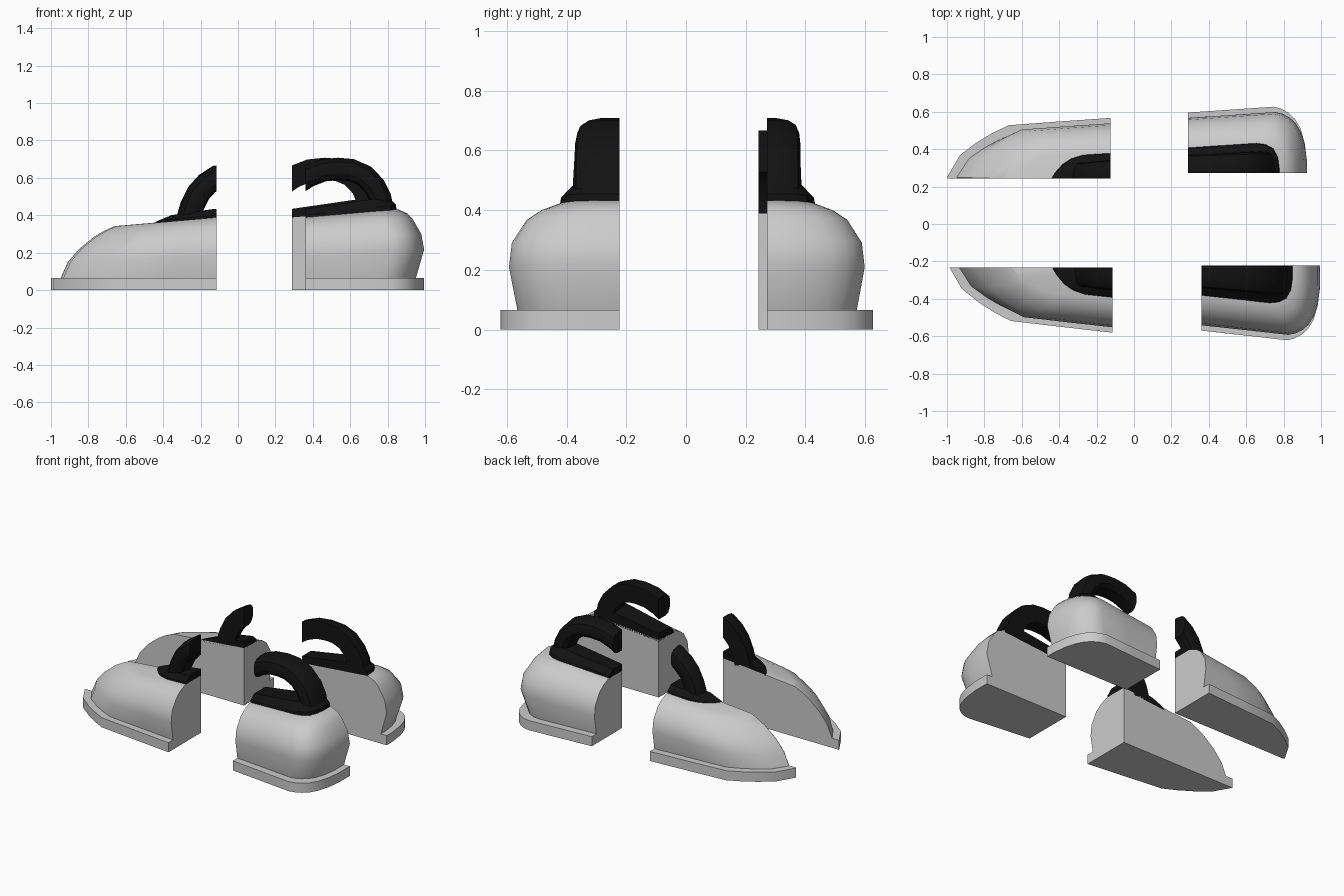
import bpy, bmesh, math
from mathutils import Vector

if "Cube" in bpy.data.objects:
    bpy.data.objects.remove(bpy.data.objects["Cube"])

black = bpy.data.materials.new("black")
black.diffuse_color = (0.006, 0.006, 0.006, 1)
black.use_nodes = True
black.node_tree.nodes["Principled BSDF"].inputs["Base Color"].default_value = black.diffuse_color

# Half outlines seen from above: (x, half width), tip to rear
SOLE = [(-1, 0), (-.93, .12), (-.84, .19), (-.76, .24), (-.67, .285), (-.4, .311),
        (-.125, .336), (.1, .356), (.33, .377), (.37, .368), (.41, .347), (.445, .315),
        (.475, .265), (.497, .19), (.51, .09)]
PAD = [(-.455, 0), (-.43, .04), (-.39, .085), (-.345, .115), (-.28, .137), (-.125, .15),
       (.24, .182), (.29, .176), (.33, .155), (.355, .11), (.363, .05)]


def ring(outline, tip, rear, scale, z_of_x):
    """Fit a mirrored outline between tip and rear, lifted onto a sloped plane."""
    x0, x1 = outline[0][0], outline[-1][0]
    half = [(tip + (rear - tip) * (x - x0) / (x1 - x0), h * scale) for x, h in outline]
    full = half + [(x, -h) for x, h in reversed(half) if h > 0]
    return [Vector((x, y, z_of_x(x))) for x, y in full]


def slope(xa, za, xb, zb):
    return lambda x: za + (zb - za) * (x - xa) / (xb - xa)


def loft(rings):
    """Closed solid through a list of rings, slightly turned about the vertical."""
    bm = bmesh.new()
    loops = [[bm.verts.new((p.x, p.y - .022 * (p.x + .67), p.z)) for p in r] for r in rings]
    n = len(loops[0])
    for a, b in zip(loops, loops[1:]):
        for i in range(n):
            bm.faces.new((a[i], a[(i + 1) % n], b[(i + 1) % n], b[i]))
    bm.faces.new(loops[0])
    bm.faces.new(loops[-1])
    bmesh.ops.recalc_face_normals(bm, faces=bm.faces)
    return bm


# Sole plate
sole = loft([ring(SOLE, -1, .51, 1, lambda x, z=z: z) for z in (0, .065)])

# Bulging body: tip x, rear x, width scale, z at tip, z at rear
layers = [(-.95, .465, .85, .06, .06), (-.91, .51, .925, .15, .217),
          (-.85, .495, .90, .22, .30), (-.77, .45, .77, .285, .378),
          (-.71, .42, .64, .32, .41), (-.66, .37, .48, .342, .432)]
body = loft([ring(SOLE, t, r, s, slope(t, za, r, zb)) for t, r, s, za, zb in layers])

# Pad under the handle
pad = loft([ring(PAD, -.455, .363, 1, slope(-.66, .33, .37, .42)),
            ring(PAD, -.44, .36, .97, slope(-.455, .365, .363, .455)),
            ring(PAD, -.36, .32, .74, slope(-.35, .402, .32, .499))])

# Arched handle: x, z, half width along its path
path = [(-.27, .38, .095), (-.25, .45, .095), (-.215, .52, .10), (-.17, .57, .105),
        (-.11, .609, .11), (-.03, .64, .115), (.05, .648, .12), (.12, .642, .125),
        (.19, .612, .13), (.245, .555, .132), (.275, .495, .135), (.285, .44, .135)]
section = [(1, .25), (.93, .62), (.72, .88), (.4, 1), (-.4, 1), (-.72, .88), (-.93, .62),
           (-1, .25), (-1, -.4), (-.85, -.85), (-.6, -1), (.6, -1), (.85, -.85), (1, -.4)]
sweep = []
for i, (x, z, w) in enumerate(path):
    a, b = path[max(i - 1, 0)], path[min(i + 1, len(path) - 1)]
    normal = Vector((a[1] - b[1], 0, b[0] - a[0])).normalized()
    sweep.append([Vector((x, w * s, z)) + normal * .06 * t for s, t in section])
handle = loft(sweep)

# Quarters: name, x side, y side, offset
quarters = [("front_left", -1, -1, (.01, -.233)), ("back_left", -1, 1, (0, .243)),
            ("front_right", 1, -1, (.485, -.222)), ("back_right", 1, 1, (.415, .272))]


def cut(bm, point, normal):
    """Slice away the side the normal points to and cap the opening."""
    bmesh.ops.bisect_plane(bm, geom=bm.verts[:] + bm.edges[:] + bm.faces[:],
                           plane_co=point, plane_no=normal, clear_outer=True)
    bmesh.ops.holes_fill(bm, edges=[e for e in bm.edges if e.is_boundary], sides=0)


for part, source, mat in (("sole_plate", sole, None), ("body", body, None),
                          ("handle_pad", pad, black), ("handle", handle, black)):
    for place, sx, sy, (dx, dy) in quarters:
        bm = source.copy()
        cut(bm, (-.125, 0, 0), (-sx, 0, 0))
        cut(bm, (0, 0, 0), (0, -sy, 0))
        bmesh.ops.recalc_face_normals(bm, faces=bm.faces)
        bmesh.ops.translate(bm, verts=bm.verts, vec=(dx, dy, 0))
        mesh = bpy.data.meshes.new(f"{part}_{place}")
        bm.to_mesh(mesh)
        bm.free()
        obj = bpy.data.objects.new(mesh.name, mesh)
        bpy.context.collection.objects.link(obj)
        if mat:
            mesh.materials.append(mat)
        bpy.ops.object.select_all(action='DESELECT')
        obj.select_set(True)
        bpy.context.view_layer.objects.active = obj
        bpy.ops.object.shade_smooth_by_angle(angle=math.radians(30))
    source.free()
